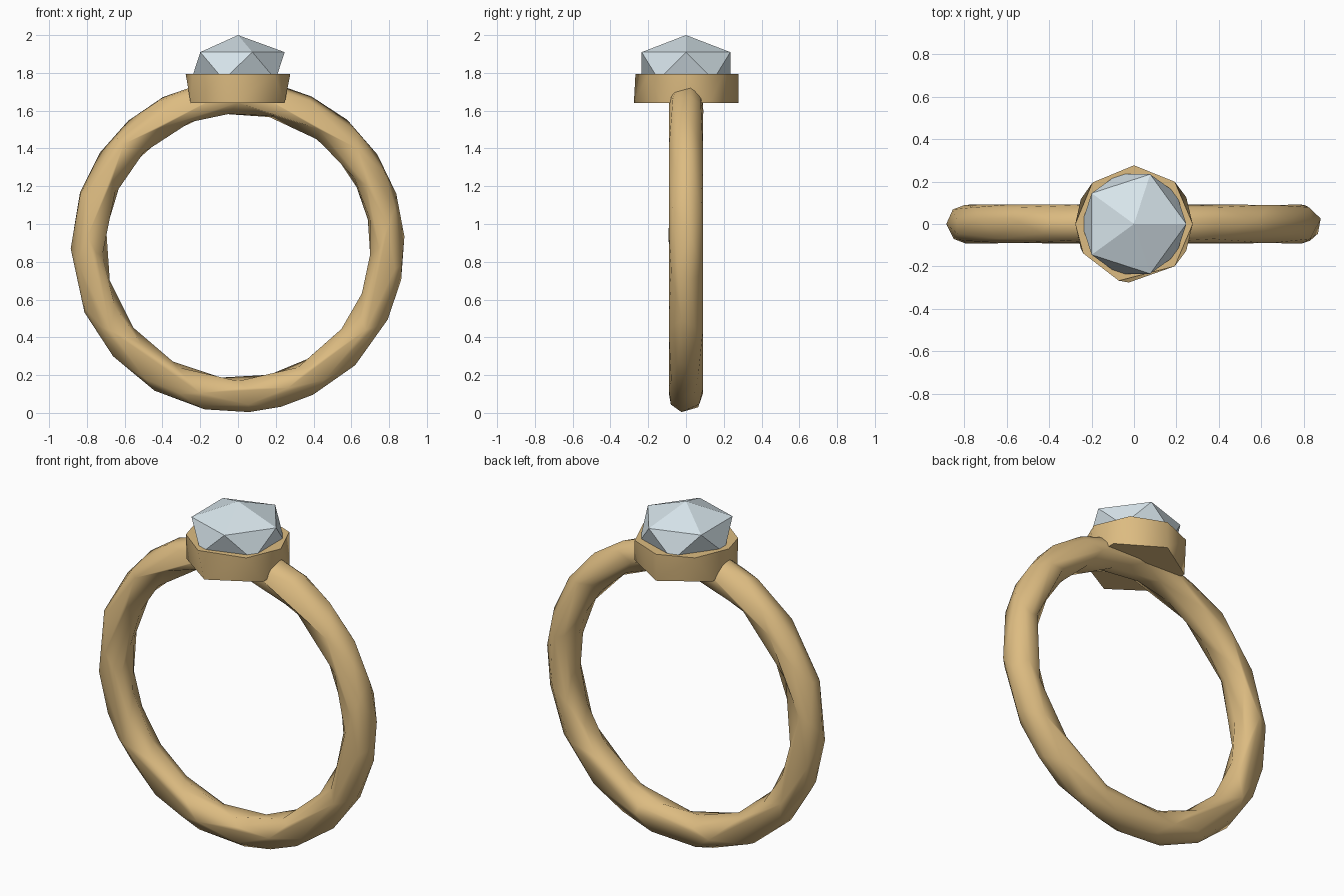
import bpy, bmesh
from math import radians, cos, sin

if "Cube" in bpy.data.objects:
    bpy.data.objects.remove(bpy.data.objects["Cube"])


def material(name, rgb):
    m = bpy.data.materials.new(name)
    m.diffuse_color = (*rgb, 1)
    m.use_nodes = True
    m.node_tree.nodes["Principled BSDF"].inputs["Base Color"].default_value = m.diffuse_color
    return m


gold = material("gold", (0.72, 0.50, 0.22))
crystal = material("crystal", (0.68, 0.78, 0.83))

# band: upright torus, thinned to an irregular faceted surface
bpy.ops.mesh.primitive_torus_add(major_radius=0.79, minor_radius=0.091,
                                 major_segments=48, minor_segments=12,
                                 location=(0, 0, 0.884), rotation=(radians(90), 0, 0))
band = bpy.context.object
band.name = "band"
band.data.materials.append(gold)
bpy.ops.object.shade_smooth()
thin = band.modifiers.new("thin", 'DECIMATE')
thin.ratio = 0.25

# setting: uneven polygon cup, hull of an upper and a lower outline
bm = bmesh.new()
outlines = [(1.795, (0, 46, 90, 135, 180, 210, 255, 314)),
            (1.64, (27, 90, 155, 205, 265, 333))]
for z, angles in outlines:
    for a in angles:
        bm.verts.new((0.277 * cos(radians(a)), 0.277 * sin(radians(a)), z))
bmesh.ops.convex_hull(bm, input=bm.verts)
bmesh.ops.recalc_face_normals(bm, faces=bm.faces)
mesh = bpy.data.meshes.new("setting")
bm.to_mesh(mesh)
bm.free()
setting = bpy.data.objects.new("setting", mesh)
bpy.context.collection.objects.link(setting)
mesh.materials.append(gold)
bpy.ops.object.select_all(action='DESELECT')
setting.select_set(True)
bpy.context.view_layer.objects.active = setting
bpy.ops.object.shade_smooth_by_angle(angle=radians(65))

# gem: flattened icosahedron
bpy.ops.mesh.primitive_ico_sphere_add(subdivisions=1, radius=1, location=(0, 0, 1.837))
gem = bpy.context.object
gem.name = "gem"
gem.scale = (0.276, 0.276, 0.163)
gem.data.materials.append(crystal)
bpy.ops.object.shade_flat()
